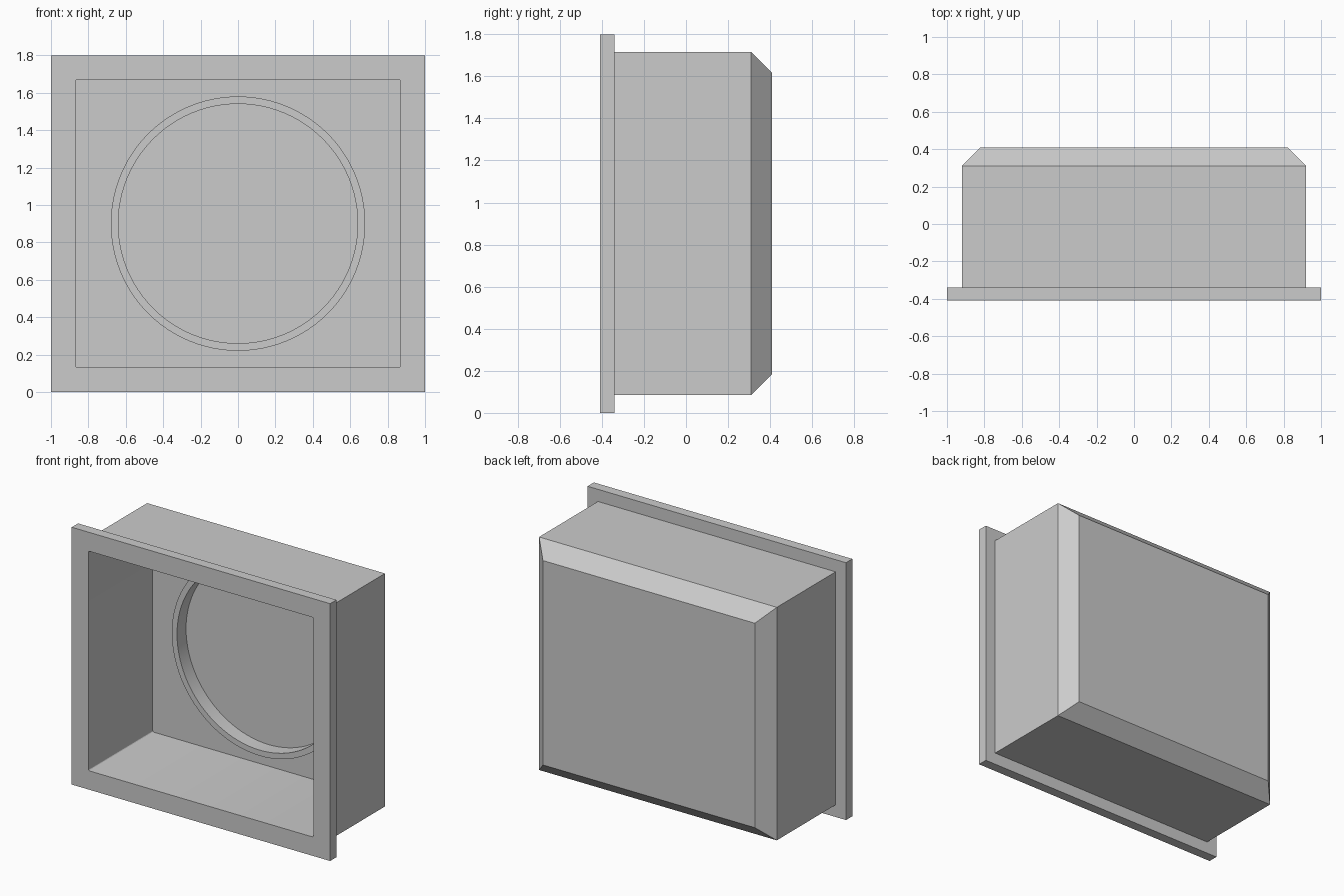
import bpy, bmesh, math

cube = bpy.data.objects.get("Cube")
if cube:
    bpy.data.objects.remove(cube, do_unlink=True)

MID = 0.9        # height of the centre line
FRONT = -0.41    # front face of the flange
FLOOR = 0.30     # inner back wall of the cavity
RING_R = 0.68    # outer radius of the raised ring

grey = bpy.data.materials.new("plain grey")
grey.use_nodes = True
colour = (0.6, 0.6, 0.6, 1)
grey.diffuse_color = colour
grey.node_tree.nodes["Principled BSDF"].inputs["Base Color"].default_value = colour


def rect_loop(bm, hx, hz, y):
    corners = ((-1, -1), (1, -1), (1, 1), (-1, 1))
    return [bm.verts.new((sx * hx, y, MID + sz * hz)) for sx, sz in corners]


def circle_loop(bm, r, y, sides=96):
    angles = [2 * math.pi * i / sides for i in range(sides)]
    return [bm.verts.new((r * math.cos(a), y, MID + r * math.sin(a))) for a in angles]


def loft(bm, loops):
    """Join successive loops with quads and close the last one."""
    for a, b in zip(loops, loops[1:]):
        n = len(a)
        for i in range(n):
            j = (i + 1) % n
            bm.faces.new((a[i], a[j], b[j], b[i]))
    bm.faces.new(loops[-1])


def finish(bm, name):
    mesh = bpy.data.meshes.new(name)
    bm.to_mesh(mesh)
    bm.free()
    mesh.materials.append(grey)
    obj = bpy.data.objects.new(name, mesh)
    bpy.context.collection.objects.link(obj)
    bpy.ops.object.select_all(action='DESELECT')
    obj.select_set(True)
    bpy.context.view_layer.objects.active = obj
    bpy.ops.object.shade_smooth_by_angle(angle=math.radians(25))
    return obj


# Housing: cavity walls, front flange, body and chamfered back
bm = bmesh.new()
sections = [
    (0.87, 0.768, FLOOR), (0.87, 0.768, FRONT),
    (1.0, 0.9, FRONT), (1.0, 0.9, -0.34),
    (0.92, 0.815, -0.34), (0.92, 0.815, 0.31),
    (0.82, 0.715, 0.41),
]
loops = [rect_loop(bm, *s) for s in sections]
loft(bm, loops)

# Slightly rounded cavity corners
corner_edges = [bm.edges.get((a, b)) for a, b in zip(loops[0], loops[1])]
bmesh.ops.bevel(bm, geom=corner_edges, offset=0.01, segments=3,
                profile=0.5, affect='EDGES')

# Cavity floor with a round opening for the ring
rim = [e for e in bm.edges if e.is_boundary]
hole = circle_loop(bm, RING_R, FLOOR)
rim += [bm.edges.new((hole[i - 1], hole[i])) for i in range(len(hole))]
bmesh.ops.triangle_fill(bm, edges=rim, use_beauty=True, normal=(0, -1, 0))
bmesh.ops.recalc_face_normals(bm, faces=bm.faces)
finish(bm, "housing")

# Raised ring with a shallow round recess inside it
bm = bmesh.new()
loft(bm, [circle_loop(bm, r, y) for r, y in
          ((RING_R, FLOOR), (RING_R, 0.24), (0.64, 0.24), (0.64, 0.34))])
bmesh.ops.recalc_face_normals(bm, faces=bm.faces)
bm.normal_update()
# The recess floor must look towards the front
bm.faces.ensure_lookup_table()
if bm.faces[-1].normal.y > 0:
    bmesh.ops.reverse_faces(bm, faces=bm.faces)
finish(bm, "recessed_ring")
